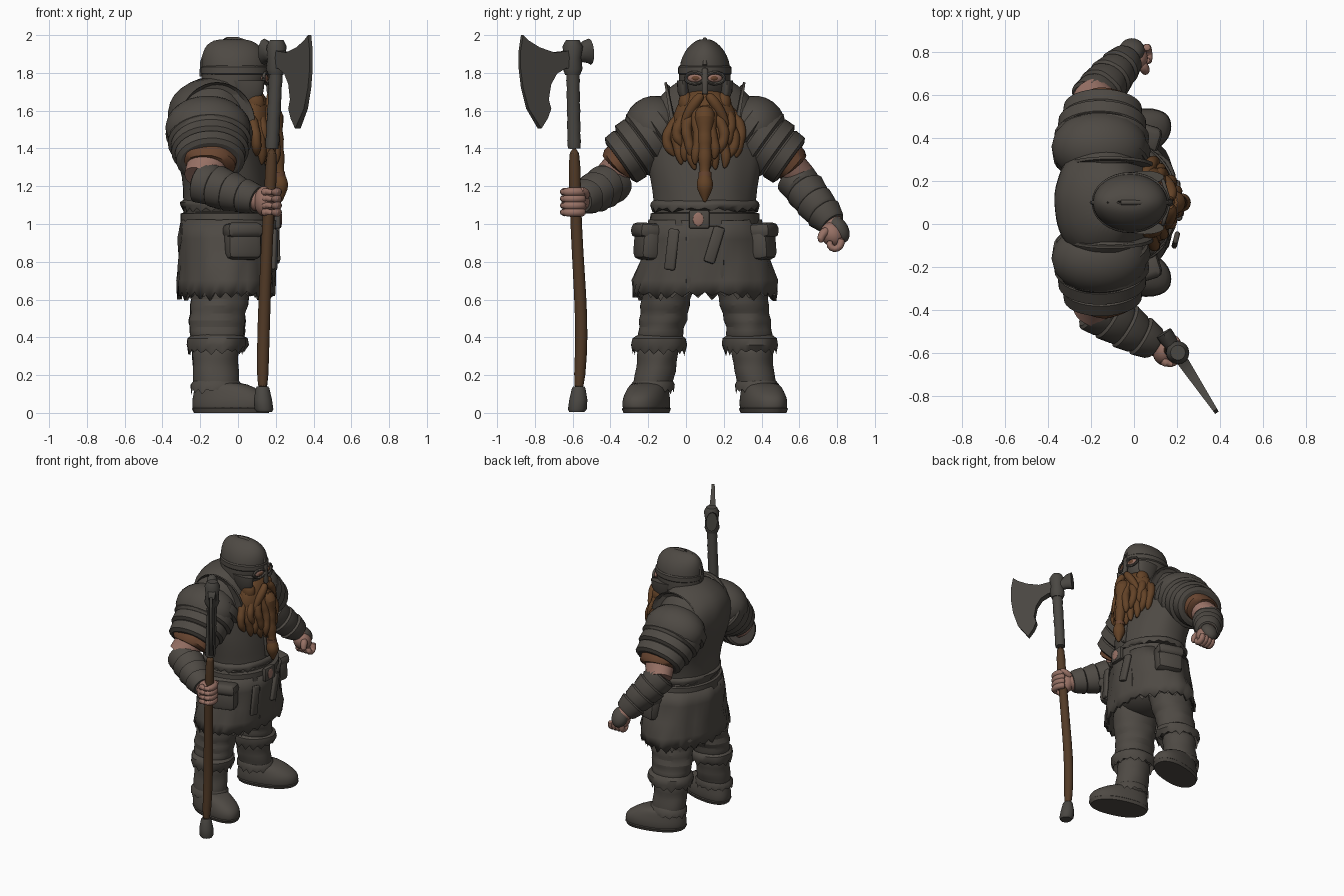
import bpy, bmesh, math, random
from mathutils import Vector, noise
random.seed(4)
C = 0.1   # the figure's own symmetry plane is y = C


def material(name, rgb):
    m = bpy.data.materials.new(name)
    m.diffuse_color = (*rgb, 1)
    return m


GREY = material("grey leather and iron", (0.076, 0.067, 0.057))
STEEL = material("dark steel", (0.068, 0.063, 0.055))
HAIR = material("copper hair", (0.125, 0.055, 0.02))
WOOD = material("brown wood", (0.085, 0.043, 0.02))
SKIN = material("skin", (0.31, 0.165, 0.13))
RUST = material("rust trim", (0.14, 0.06, 0.03))


def finish(name, bm, mat, sub=0, thick=0, angle=45):
    bmesh.ops.recalc_face_normals(bm, faces=bm.faces)
    me = bpy.data.meshes.new(name)
    bm.to_mesh(me)
    bm.free()
    me.materials.append(mat)
    ob = bpy.data.objects.new(name, me)
    bpy.context.collection.objects.link(ob)
    bpy.ops.object.select_all(action='DESELECT')
    ob.select_set(True)
    bpy.context.view_layer.objects.active = ob
    bpy.ops.object.shade_smooth_by_angle(angle=math.radians(angle))
    if thick:
        ob.modifiers.new("thickness", 'SOLIDIFY').thickness = thick
    if sub:
        ob.modifiers.new("smooth", 'SUBSURF').levels = sub
        ob.modifiers["smooth"].render_levels = sub
    return ob


def tube(name, rings, mat, n=20, flat=False, jag=0, cap=True, sub=0, thick=0,
         shear=0, wob=0, power=1.0, angle=45):
    """Skin elliptical rings (x, y, z, ra[, rb]); flat keeps rings horizontal."""
    bm = bmesh.new()
    P = [Vector(r[:3]) for r in rings]
    loops = []
    for i, r in enumerate(rings):
        t = (P[min(i + 1, len(P) - 1)] - P[max(i - 1, 0)]).normalized()
        if flat:
            t = Vector((0, 0, 1))
        ref = Vector((1, 0, 0)) if abs(t.x) < 0.9 else Vector((0, 0, 1))
        u = (ref - t * t.dot(ref)).normalized()
        v = t.cross(u)
        loop = []
        for k in range(n):
            a = 2 * math.pi * k / n
            c, s = math.cos(a), math.sin(a)
            c = math.copysign(abs(c) ** power, c)
            s = math.copysign(abs(s) ** power, s)
            q = u * c * r[3] + v * s * r[-1 if len(r) > 4 else 3]
            q *= 1 + wob * noise.noise((P[i] + q) * 11)
            q.y += shear * q.x
            if i == 0 and jag:
                q -= t * random.uniform(0.3, 1) * jag * (k % 2)
            loop.append(bm.verts.new(P[i] + q))
        loops.append(loop)
    for a, b in zip(loops, loops[1:]):
        for k in range(n):
            bm.faces.new((a[k], a[(k + 1) % n], b[(k + 1) % n], b[k]))
    if cap:
        bm.faces.new(loops[0])
        bm.faces.new(loops[-1])
    return finish(name, bm, mat, sub, thick, angle)


def ball(name, loc, size, mat, rot=(0, 0, 0)):
    bm = bmesh.new()
    bmesh.ops.create_uvsphere(bm, u_segments=20, v_segments=12, radius=1)
    ob = finish(name, bm, mat)
    ob.location, ob.scale, ob.rotation_euler = loc, size, rot
    return ob


def box(name, loc, size, mat, rot=(0, 0, 0), bevel=0.02):
    bm = bmesh.new()
    bmesh.ops.create_cube(bm, size=1)
    bmesh.ops.scale(bm, vec=size, verts=bm.verts)
    bmesh.ops.bevel(bm, geom=bm.edges[:], offset=bevel, segments=2, affect='EDGES', profile=0.5)
    ob = finish(name, bm, mat)
    ob.location, ob.rotation_euler = loc, rot
    return ob


# Torso, tunic skirt and belt
tube("torso", [(-.06, C, .85, .22, .27), (-.05, C, 1.0, .235, .27), (-.06, C, 1.12, .23, .27),
               (-.065, C, 1.25, .225, .29), (-.11, C, 1.4, .24, .32), (-.14, C, 1.55, .24, .31),
               (-.15, C, 1.65, .215, .26), (-.14, C, 1.72, .17, .2), (-.1, C, 1.785, .09, .1)],
     GREY, n=36, flat=True, sub=1, wob=.04)
tube("tunic_skirt", [(-.065, C, .64, .24, .36), (-.063, C, .7, .24, .355), (-.06, C, .8, .238, .325),
                     (-.055, C, .92, .238, .295), (-.05, C, 1.02, .235, .275)],
     GREY, n=56, flat=True, jag=.05, cap=False, thick=-.02, wob=.09)
tube("skirt_fur_edge", [(-.065, C, .64, .245, .37), (-.065, C, .67, .25, .373), (-.063, C, .695, .24, .355)],
     GREY, n=64, flat=True, jag=.05, cap=False)
tube("belt", [(-.05, C, .985, .243, .28), (-.05, C, .99, .255, .293), (-.05, C, 1.055, .255, .288),
              (-.05, C, 1.06, .24, .275)], GREY, n=36, flat=True, angle=30)
tube("vest_hem", [(-.055, C, 1.085, .235, .28), (-.055, C, 1.1, .245, .29), (-.06, C, 1.115, .243, .285),
                  (-.06, C, 1.13, .22, .27)], GREY, n=48, flat=True, jag=.025, angle=60, wob=.06)
ball("hips", (-.07, C, .8), (.2, .27, .15), GREY)
box("buckle", (.21, .07, 1.025), (.035, .11, .1), GREY, (0, 0, -.05), .012)
ball("buckle_plate", (.228, .065, 1.025), (.006, .028, .036), SKIN)
box("hanging_strap_left", (.195, -.075, .865), (.025, .06, .22), GREY, (-.12, 0, -.25), .012)
box("hanging_strap_right", (.205, .15, .89), (.03, .06, .2), GREY, (-.3, 0, .1), .012)
box("front_seam_flap", (.177, .1, .79), (.02, .2, .3), GREY, (0, .03, 0), .008)
box("chest_seam", (.155, C, 1.25), (.03, .025, .24), GREY, (0, -.2, 0), .006)

# Parts that repeat on both sides of the body
for side, s in (("right", -1), ("left", 1)):
    def Y(d):
        return C + s * d

    # Pouch with flap
    box("pouch_" + side, (.025, Y(.305), .9), (.19, .11, .18), GREY, (s * .08, 0, -s * .3), .035)
    box("pouch_flap_" + side, (.025, Y(.31), .965), (.2, .125, .08), GREY, (s * .08, 0, -s * .3), .03)
    # Trouser leg with folds, fur cuff, boot
    tube("trouser_leg_" + side,
         [(-.11, Y(.24), .36, .13, .12), (-.11, Y(.235), .42, .15, .13), (-.11, Y(.23), .455, .14, .117),
          (-.11, Y(.222), .49, .155, .137), (-.105, Y(.217), .525, .14, .12), (-.1, Y(.21), .57, .158, .14),
          (-.095, Y(.205), .6, .15, .125), (-.09, Y(.2), .65, .165, .145), (-.08, Y(.17), .85, .17, .14)],
         GREY, flat=True, sub=1, wob=.1)
    tube("fur_cuff_" + side, [(-.115, Y(.245), .335, .145, .135), (-.112, Y(.243), .36, .16, .15),
                              (-.11, Y(.242), .395, .155, .145), (-.11, Y(.24), .42, .12, .11)],
         GREY, n=32, flat=True, jag=.035, cap=False, wob=.1)
    tube("boot_shaft_" + side,
         [(-.115, Y(.28), .1, .125, .11), (-.115, Y(.275), .17, .122, .105), (-.12, Y(.26), .22, .125, .11),
          (-.12, Y(.255), .26, .118, .103), (-.12, Y(.25), .31, .128, .112), (-.12, Y(.245), .38, .12, .11)],
         GREY, flat=True, sub=1, wob=.08)
    tube("ankle_fringe_" + side, [(-.115, Y(.278), .125, .135, .115), (-.115, Y(.276), .15, .136, .117),
                                  (-.115, Y(.272), .175, .115, .1)], GREY, n=32, flat=True, jag=.03, cap=False)
    tube("boot_foot_" + side,
         [(-.035, Y(.31), 0, .195, .105), (-.035, Y(.31), .02, .208, .114), (-.035, Y(.31), .06, .21, .117),
          (-.04, Y(.308), .095, .198, .11), (-.07, Y(.3), .135, .16, .1), (-.1, Y(.29), .165, .12, .09)],
         GREY, n=28, flat=True, sub=1, shear=s * .22, power=.88)
    tube("boot_sole_" + side, [(-.035, Y(.31), 0, .198, .11), (-.035, Y(.31), .022, .209, .118),
                               (-.035, Y(.31), .03, .2, .11)],
         GREY, n=32, flat=True, shear=s * .22, power=.88)
    # Layered shoulder plates: saw-tooth radii along the upper arm
    rings = []
    for i in range(4):
        for f, grow in ((0, -.004), (.12, .008), (.85, .02), (1, 0)):
            t = (i + f) / 4
            rings.append((-.155 + .01 * t, Y(.19 + .265 * t), 1.52 - .19 * t,
                          .213 - .055 * t * t + grow, .172 - .05 * t * t + grow))
    tube("shoulder_plates_" + side, rings, GREY, n=32, angle=25)
    tube("shoulder_flange_" + side, [(-.11, Y(.155), 1.535, .18, .2), (-.11, Y(.16), 1.534, .2, .222),
                                     (-.11, Y(.18), 1.53, .2, .222), (-.11, Y(.185), 1.53, .18, .2)],
         GREY, n=36, angle=30)
    ball("shoulder_cap_" + side, (-.16, Y(.26), 1.51), (.225, .17, .17), GREY, (-s * .65, 0, 0))
    tube("sleeve_trim_" + side, [(-.15, Y(.42), 1.355, .145, .11), (-.158, Y(.462), 1.32, .14, .1),
                                 (-.16, Y(.472), 1.308, .11, .085)], RUST, n=28, wob=.1)
    tube("upper_arm_" + side, [(-.15, Y(.4), 1.38, .11, .1), (-.17, Y(.46), 1.3, .105, .085),
                               (-.2, Y(.51), 1.24, .09, .085)], SKIN)
    # Eye, eye rim and cheek guard
    ball("eye_skin_" + side, (.141, Y(.052), 1.772), (.015, .042, .022), SKIN, (0, 0, s * .3))
    ball("eye_" + side, (.15, Y(.05), 1.772), (.01, .024, .013), RUST, (0, 0, s * .3))
    tube("eye_rim_" + side,
         [(.15 - .014 * math.cos(a), Y(.054 + .048 * math.cos(a)), 1.772 + .03 * math.sin(a), .009)
          for a in [k * math.pi / 8 for k in range(17)]], GREY, n=8)
    tube("cheek_guard_" + side, [(.05, Y(.1), 1.64, .05, .02), (.06, Y(.115), 1.7, .075, .03),
                                 (.05, Y(.118), 1.76, .09, .03)], GREY, flat=True)
    tube("moustache_" + side, [(.165, Y(.01), 1.69, .02), (.18, Y(.04), 1.66, .03), (.165, Y(.08), 1.6, .03),
                               (.15, Y(.11), 1.54, .022), (.15, Y(.12), 1.5, .008)], HAIR, n=10, sub=1)
    ball("sideburn_" + side, (.09, Y(.1), 1.64), (.05, .04, .06), HAIR)

# Helmet with crest ridge, brow band and nose guard
tube("helmet", [(-.08, C, 1.6, .13, .125), (-.05, C, 1.68, .15, .132), (-.02, C, 1.74, .172, .138),
                (-.018, C, 1.83, .177, .138), (-.02, C, 1.89, .172, .12), (-.024, C, 1.93, .155, .095),
                (-.03, C, 1.96, .125, .063), (-.03, C, 1.98, .08, .03)], GREY, n=28, flat=True, sub=1)
tube("brow_band", [(-.018, C, 1.79, .17, .135), (-.018, C, 1.798, .18, .142), (-.018, C, 1.83, .18, .141),
                   (-.018, C, 1.838, .17, .133)], GREY, n=32, flat=True, angle=30)
tube("crest_ridge", [(-.195, C, 1.78, .01), (-.188, C, 1.86, .012), (-.165, C, 1.925, .012), (-.12, C, 1.962, .012),
                     (-.06, C, 1.977, .012), (0, C, 1.977, .012), (.06, C, 1.957, .012), (.115, C, 1.915, .012),
                     (.155, C, 1.84, .012)], GREY, n=8)
box("nose_guard", (.162, C, 1.755), (.03, .032, .14), GREY, (0, -.1, 0), .01)

# Beard: soft mass, rippled locks and a long centre braid
ball("beard_mass", (.08, C, 1.53), (.1, .17, .19), HAIR)
for row, (count, spread, top, length) in enumerate(((10, .18, 1.62, .3), (7, .13, 1.63, .27))):
    for i in range(count):
        f = 2 * i / (count - 1) - 1
        end = top - length * (1.05 - .3 * f * f) - random.uniform(0, .05)
        pts = []
        for k in range(10):
            t = k / 9
            x = .115 + .04 * row + .05 * t - .07 * f * f + .02 * math.sin(3 * t)
            y = C + f * spread * (.62 + .45 * math.sin(2.4 * t)) + .012 * math.sin(7 * t + 2 * i)
            r = (.032 + .008 * (k % 2)) * (1 if k < 9 else .25) * (1 - .3 * t)
            pts.append((x, y, top + (end - top) * t, r))
        tube("beard_lock", pts, HAIR, n=8, sub=1)
tube("centre_braid", [(.16, C, 1.62, .05), (.195, C, 1.56, .062), (.195, C, 1.49, .035), (.205, C, 1.45, .045),
                      (.205, C, 1.4, .032), (.21, C, 1.36, .042), (.215, C, 1.31, .03), (.217, C, 1.27, .026),
                      (.22, C, 1.24, .04), (.222, C, 1.2, .05), (.225, C, 1.16, .03), (.225, C, 1.11, .006)],
     HAIR, n=12, sub=1)
tube("braid_ring", [(.213, C, 1.275, .036), (.215, C, 1.25, .036)], RUST, n=14)


# Bracers: overlapping bands along each forearm, and the wrist
def bracer(side, a, b, r0, r1):
    a, b = Vector(a), Vector(b)
    rings = []
    for i in range(4):
        for f, g in ((0, -.006), (.12, .008), (.85, .002), (1, -.006)):
            t = (i + f) / 4
            rings.append((*a.lerp(b, t), r0 + (r1 - r0) * t + g + .012 * math.sin(math.pi * t)))
    tube("bracer_" + side, rings, GREY, n=24, wob=.08, angle=30)
    tube("wrist_" + side, [(*b, r1 * .75), (*b.lerp(b + (b - a), .15), r1 * .7)], SKIN)


bracer("left", (-.2, .57, 1.25), (-.03, .775, 1.0), .1, .075)
bracer("right", (-.2, -.385, 1.225), (.1, -.56, 1.125), .105, .075)

# Free fist with a glove plate on its back
ball("left_palm", (.0, .775, .945), (.065, .06, .07), SKIN, (.5, 0, 0))
ball("left_hand_guard", (-.01, .81, .97), (.06, .05, .075), GREY, (.5, 0, 0))
for i in range(4):
    x = -.03 + .03 * i
    tube("left_finger", [(x, .825, .93, .022), (x, .82, .88, .024), (x + .005, .785, .862, .024),
                         (x + .005, .755, .885, .022), (x, .765, .915, .016)], SKIN, n=10, sub=1)
tube("left_thumb", [(.03, .755, .97, .024), (.05, .725, .955, .026), (.055, .71, .92, .022), (.05, .72, .9, .012)],
     SKIN, n=10, sub=1)

# Axe-holding fist: fingers wrap the shaft
AX = Vector((.168, -.588, 1.12))
ball("right_palm", (.14, -.59, 1.12), (.055, .07, .08), SKIN)
for i in range(4):
    z = 1.062 + .036 * i
    tube("right_finger", [(AX.x + .045 * math.cos(a), AX.y - .01 + .058 * math.sin(a), z, .024)
                          for a in [math.radians(215 + 32 * k) for k in range(8)]], SKIN, n=10, sub=1)
tube("right_thumb", [(.13, -.53, 1.14, .026), (.18, -.528, 1.17, .024), (.215, -.56, 1.185, .018)], SKIN, n=10, sub=1)

# Axe shaft, slightly crooked, with an iron-bound top and a butt cap
tube("axe_shaft", [(.13, -.57, .1, .03), (.132, -.555, .3, .033), (.137, -.553, .5, .034), (.147, -.568, .75, .032),
                   (.158, -.582, 1.0, .031), (.172, -.588, 1.2, .032), (.18, -.592, 1.42, .033)], WOOD, n=14, sub=1)
tube("axe_shaft_binding", [(.18 + .025 * k / 12, -.592 - .008 * k / 12, 1.4 + .04 * k, .034 + .003 * (k % 2))
                           for k in range(13)], STEEL, n=14)
tube("axe_butt_cap", [(.14, -.578, .005, .04), (.137, -.575, .02, .05), (.132, -.57, .07, .048),
                      (.13, -.568, .13, .036), (.13, -.568, .14, .03)], STEEL, n=12, flat=True)
tube("axe_socket", [(.2, -.6, 1.79, .04), (.2, -.6, 1.82, .052), (.202, -.6, 1.88, .046), (.204, -.6, 1.94, .054),
                    (.205, -.6, 1.975, .035)], STEEL, n=16, flat=True)

# Axe blade: side profile (distance from shaft, height), thinning to the edge
profile = [(0, 1.945), (.05, 1.915), (.13, 1.908), (.22, 1.935), (.285, 1.97), (.322, 2.0), (.337, 1.92),
           (.337, 1.82), (.322, 1.72), (.287, 1.61), (.21, 1.505), (.17, 1.56), (.15, 1.61), (.165, 1.66),
           (.15, 1.74), (.115, 1.795), (.06, 1.825), (0, 1.82)]
out = Vector((.555, -.832, 0))
wide = Vector((.832, .555, 0))
bm = bmesh.new()
faces = []
for sgn in (-1, 1):
    faces.append([bm.verts.new(Vector((.2, -.6, z)) + out * d + wide * sgn * (.03 - .06 * d)) for d, z in profile])
    bm.faces.new(faces[-1])
for k in range(len(profile)):
    j = (k + 1) % len(profile)
    bm.faces.new((faces[0][k], faces[0][j], faces[1][j], faces[1][k]))
finish("axe_blade", bm, STEEL, angle=30)
poll = [Vector((.2, -.6, z)) - out * d for d, z in ((0, 1.89), (.05, 1.9), (.08, 1.91), (.11, 1.912))]
tube("axe_poll", [(*p, r, w) for p, r, w in zip(poll, (.035, .035, .04, .04), (.045, .045, .06, .07))], STEEL, n=12)
